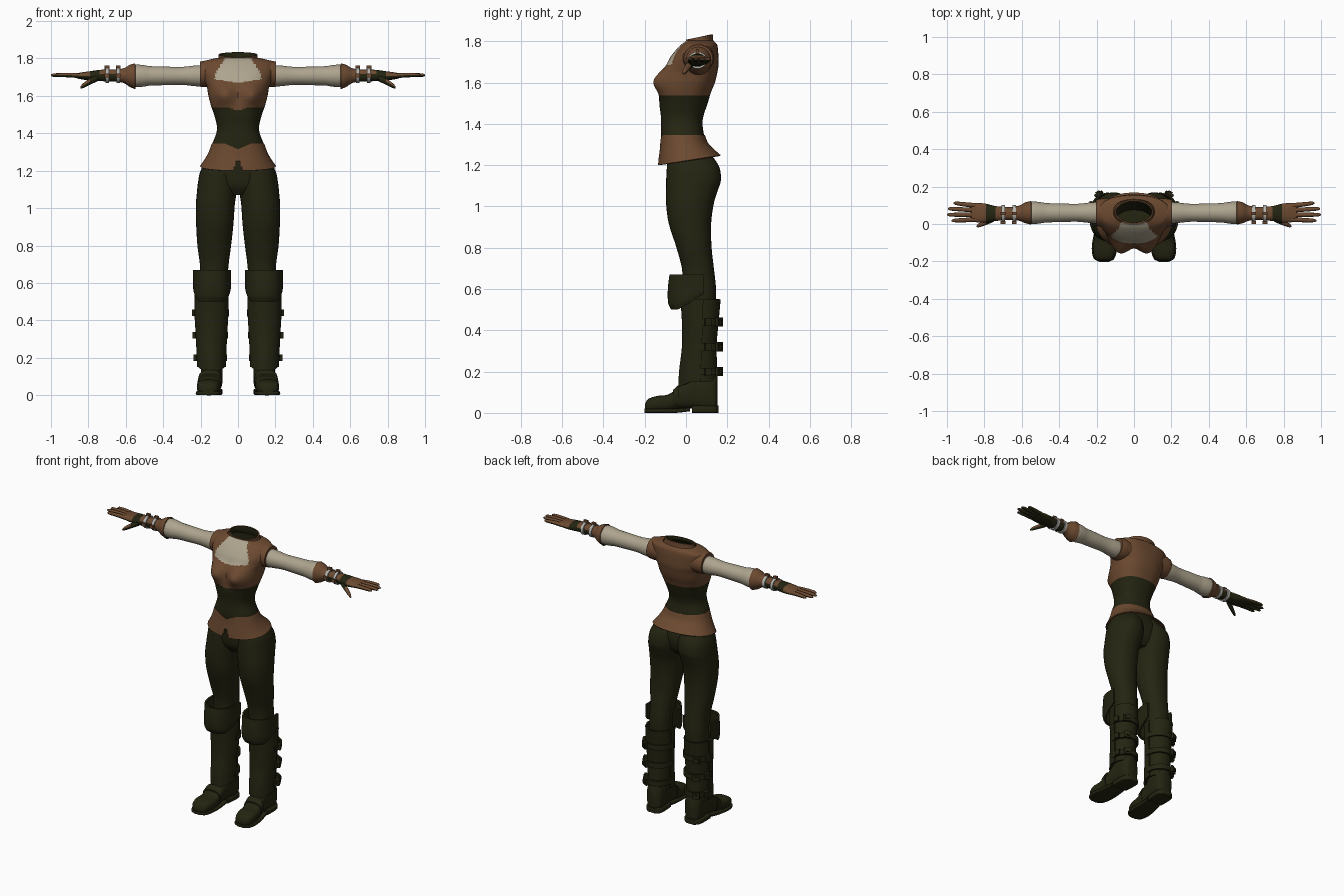
import bpy, bmesh, math
from mathutils import Matrix, Vector

if "Cube" in bpy.data.objects:
    bpy.data.objects.remove(bpy.data.objects["Cube"])


def material(name, rgb):
    m = bpy.data.materials.new(name)
    m.diffuse_color = (*rgb, 1)
    m.use_nodes = True
    m.node_tree.nodes["Principled BSDF"].inputs["Base Color"].default_value = m.diffuse_color
    return m


CREAM = material("cream cloth", (0.42, 0.37, 0.27))
BROWN = material("brown leather", (0.150, 0.068, 0.030))
GREEN = material("dark green leather", (0.018, 0.018, 0.006))
SILVER = material("silver metal", (0.45, 0.45, 0.43))


def sample(keys, k):
    """Smooth curve through key tuples, k steps per interval."""
    def tangent(i, j):
        a, b = keys[max(i - 1, 0)], keys[min(i + 1, len(keys) - 1)]
        return (b[j] - a[j]) / (b[0] - a[0])
    out = []
    for i in range(len(keys) - 1):
        a, b = keys[i], keys[i + 1]
        d = b[0] - a[0]
        for s in range(k + (i == len(keys) - 2)):
            u = s / k
            row = [a[0] + d * u]
            for j in range(1, len(a)):
                row.append((2*u**3 - 3*u*u + 1) * a[j] + (u**3 - 2*u*u + u) * d * tangent(i, j)
                           + (3*u*u - 2*u**3) * b[j] + (u**3 - u*u) * d * tangent(i + 1, j))
            out.append(row)
    return out


def finish(name, bm, mats, rule=None, thick=0, mirror=False, offset=0):
    bmesh.ops.recalc_face_normals(bm, faces=bm.faces)
    if rule:
        for f in bm.faces:
            f.material_index = rule(f.calc_center_median(), f.normal)
    me = bpy.data.meshes.new(name)
    bm.to_mesh(me)
    bm.free()
    for m in mats:
        me.materials.append(m)
    ob = bpy.data.objects.new(name, me)
    bpy.context.collection.objects.link(ob)
    if thick:
        mod = ob.modifiers.new("thickness", 'SOLIDIFY')
        mod.thickness = thick
        mod.material_offset = offset
    if mirror:
        ob.modifiers.new("mirror", 'MIRROR').use_mirror_merge = False
    bpy.ops.object.select_all(action='DESELECT')
    ob.select_set(True)
    bpy.context.view_layer.objects.active = ob
    bpy.ops.object.convert(target='MESH')
    bpy.ops.object.shade_smooth_by_angle(angle=math.radians(42))
    return ob


def loft(name, keys, mats, axis='z', n=32, k=5, p=2.0, arc=None, cap=True,
         warp=None, cut=None, **kw):
    """Skin of superellipse rings; keys are (along, centre1, centre2, radius1, radius2)."""
    bm = bmesh.new()
    rows = []
    for t, c1, c2, r1, r2 in sample(keys, k):
        row = []
        for i in range(n + (arc is not None)):
            a = arc[0] + (arc[1] - arc[0]) * i / n if arc else math.tau * i / n
            c, s = math.cos(a), math.sin(a)
            u = c1 + r1 * math.copysign(abs(c) ** (2 / p), c)
            v = c2 + r2 * math.copysign(abs(s) ** (2 / p), s)
            co = Vector({'z': (u, v, t), 'x': (t, u, v), 'y': (u, t, v)}[axis])
            row.append(bm.verts.new(warp(co) if warp else co))
        rows.append(row)
    m = len(rows[0])
    for a, b in zip(rows, rows[1:]):
        for i in range(n):
            j = (i + 1) % m
            bm.faces.new((a[i], a[j], b[j], b[i]))
    if cap and not arc:
        bm.faces.new(rows[0])
        bm.faces.new(rows[-1])
    if cut:
        gone = [f for f in bm.faces if cut(f.calc_center_median())]
        bmesh.ops.delete(bm, geom=gone, context='FACES')
    return finish(name, bm, mats, **kw)


def body(z, hw, yf, yb, cx=0):
    """Ring key from half width and front/back depth."""
    return (z, cx, (yf + yb) / 2, hw, (yb - yf) / 2)


# Bodice and corset: one shell, coloured by height
def bust(co):
    if co.y < 0:
        co.y -= 0.05 * math.exp(-((abs(co.x) - 0.078) / 0.06) ** 2 - ((co.z - 1.605) / 0.055) ** 2)
    return co


def bodice_colour(c, n):
    x = abs(c.x)
    if c.z < 1.54 - 0.018 * max(0, 1 - x / 0.06) * (c.y < 0):
        return 2
    chest = c.y < 0.02 and c.z > 1.67 + 0.15 * x and x < 0.125 - 0.6 * max(0, c.z - 1.71)
    return 0 if chest else 1


loft("bodice", [body(*r) for r in (
    (1.29, .142, -.116, .095), (1.34, .138, -.122, .088), (1.40, .116, -.121, .080),
    (1.44, .113, -.122, .085), (1.50, .128, -.129, .105), (1.55, .145, -.126, .120),
    (1.60, .158, -.118, .140), (1.65, .167, -.110, .152), (1.68, .180, -.096, .157),
    (1.72, .192, -.078, .157), (1.76, .195, -.047, .155), (1.785, .182, -.022, .150),
    (1.797, .140, -.006, .140), (1.803, .110, 0, .132))],
    [CREAM, BROWN, GREEN], n=96, k=8, p=2.3, cap=False, warp=bust,
    rule=bodice_colour, thick=0.006, offset=2)


# Collar, higher at the back
def tilt(co):
    co.z += (co.y - 0.06) * 0.2 * min(1, (co.z - 1.785) / 0.03)
    return co


loft("collar", [body(1.785, .118, -.008, .138), body(1.80, .105, .0, .132), body(1.82, .104, .0, .130)],
     [BROWN, GREEN], cap=False, warp=tilt, thick=0.008, offset=1)

# Armhole caps
loft("armhole_cap", [(.12, .06, 1.717, .075, .068), (.17, .06, 1.718, .076, .071), (.203, .06, 1.716, .07, .067)],
     [BROWN], axis='x', mirror=True)


# Flared peplum with a front notch
def hem(co):
    f = (1.345 - co.z) / 0.123
    co.z += f * co.y * 0.16
    if co.y < 0:
        co.z -= (1 - f) * 0.03 * max(0, 1 - abs(co.x) / 0.07)
    return co


loft("peplum", [body(1.222, .203, -.136, .168), body(1.26, .178, -.132, .138),
                body(1.30, .157, -.127, .108), body(1.345, .140, -.124, .092)],
     [BROWN], n=144, k=8, p=2.2, cap=False, warp=hem, thick=0.006,
     cut=lambda c: c.y < 0 and abs(c.x) < 0.02 * (1.268 - c.z) / 0.06)

# Trousers: hip block and legs
loft("hips", [body(1.07, .06, -.05, .09), body(1.12, .17, -.082, .125), body(1.20, .185, -.092, .135),
              body(1.26, .165, -.1, .115), body(1.32, .13, -.105, .08)], [GREEN], p=2.2)
loft("trouser_leg", [body(*r) for r in (
    (.45, .07, -.01, .14, .135), (.60, .073, -.015, .145, .130), (.70, .077, -.02, .135, .127),
    (.80, .090, -.046, .124, .127), (.92, .100, -.084, .122, .124), (1.02, .104, -.097, .136, .121),
    (1.08, .106, -.097, .155, .114), (1.13, .106, -.096, .169, .109), (1.20, .098, -.092, .157, .102),
    (1.29, .075, -.085, .09, .075))], [GREEN], p=2.15, mirror=True)

# Boots: shaft, shin guard, knee guard
SHAFT = [(.15, .071, -.025, .150, .142), (.20, .072, -.022, .152, .142), (.32, .077, -.008, .148, .142),
         (.44, .084, -.008, .158, .142), (.55, .084, -.015, .168, .142)]
loft("boot_shaft", [body(*r) for r in SHAFT], [GREEN], cap=False, thick=0.008, mirror=True)


def guard_edge(co):
    if co.z < 0.2:  # pointed lower edge
        co.z -= 0.02 * max(0, (0.02 - co.y) / 0.06) * (0.2 - co.z) / 0.04
    return co


loft("shin_guard", [body(z, hw + .007, yf - .012, yb + .008, cx) for z, hw, yf, yb, cx in SHAFT],
     [GREEN], arc=(math.pi * 0.97, math.pi * 2.03), warp=guard_edge, thick=0.01, mirror=True)


def knee_edge(co):
    g = (0.67 - co.z) / 0.17
    co.z += g * 0.6 * max(0, co.y + 0.04)
    return co


loft("knee_guard", [(.50, .140, .06, .094, .132), (.53, .139, .06, .101, .146),
                    (.60, .139, .06, .101, .148), (.67, .139, .06, .101, .140)],
     [GREEN], p=2.4, arc=(math.pi * 0.96, math.pi * 2.04), warp=knee_edge, thick=0.012, mirror=True)

# Calf straps with buckles
for i, z in enumerate((.20, .32, .44)):
    r = .083 + .005 * i
    loft(f"calf_strap_{i+1}", [(z - .017, .142, .07, r, .096), (z + .017, .142, .07, r, .096)],
         [GREEN], arc=(-.15, math.pi + .15), k=1, thick=0.012, mirror=True)
    bm = bmesh.new()
    for ang, size in ((1.05, (.014, .045, .045)), (1.05, (.03, .022, .022)), (.35, (.014, .03, .036))):
        at = Matrix.Translation((.142 + (r + .006) * math.cos(ang), .07 + .105 * math.sin(ang), z))
        bmesh.ops.create_cube(bm, size=1, matrix=at @ Matrix.Rotation(ang, 4, 'Z') @ Matrix.Diagonal((*size, 1)))
    finish(f"calf_buckle_{i+1}", bm, [GREEN], mirror=True)


# Boot feet, soles and instep straps
def foot(y, hw, zb, zt, cx):
    return (y, cx, (zb + zt) / 2, hw, (zt - zb) / 2)


loft("boot_foot", [foot(*r) for r in (
    (-.198, .025, .01, .045, .160), (-.185, .048, .006, .066, .160), (-.14, .062, .006, .082, .158),
    (-.09, .062, .008, .088, .154), (-.05, .058, .015, .112, .150), (-.01, .054, .02, .150, .146),
    (.04, .056, .02, .19, .142), (.10, .058, .01, .19, .140), (.14, .050, .006, .19, .140),
    (.152, .032, .01, .18, .140))], [GREEN], axis='y', p=2.8, mirror=True)
loft("boot_sole", [foot(*r) for r in (
    (-.202, .025, 0, .02, .160), (-.188, .053, 0, .022, .160), (-.13, .068, 0, .022, .158),
    (-.05, .062, 0, .022, .152), (.02, .055, .008, .026, .146))], [GREEN], axis='y', p=6, mirror=True)
loft("boot_heel", [foot(*r) for r in (
    (.03, .057, 0, .035, .145), (.09, .060, 0, .035, .143), (.14, .054, 0, .035, .141),
    (.158, .035, 0, .035, .141))], [GREEN], axis='y', p=6, mirror=True)
loft("instep_strap", [foot(-.062, .064, .02, .112, .152), foot(-.035, .062, .02, .136, .150)],
     [GREEN], axis='y', p=2.8, k=2, mirror=True)

# Sleeves
loft("sleeve", [(x, .06, 1.707, r, r) for x, r in (
    (.15, .057), (.22, .056), (.30, .048), (.40, .050), (.47, .052), (.51, .058), (.55, .059), (.575, .045))],
    [CREAM], axis='x', mirror=True)

# Gauntlet: flared cuff, wrist and hand
loft("gauntlet_cuff", [(.55, .06, 1.705, .063, .069), (.58, .06, 1.707, .056, .058),
                       (.61, .058, 1.708, .042, .040), (.64, .057, 1.709, .036, .034)],
     [BROWN, GREEN], axis='x', cap=False, thick=0.006, offset=1, mirror=True)


def glove(c, n):
    return 0 if n.z > 0.1 and not 0.735 < c.x < 0.785 else 1


loft("glove", [(.60, .057, 1.709, .037, .035), (.68, .056, 1.709, .035, .032), (.74, .056, 1.709, .040, .030),
               (.79, .058, 1.707, .050, .025), (.84, .061, 1.707, .052, .018), (.868, .061, 1.708, .046, .012)],
     [BROWN, GREEN], axis='x', p=2.3, rule=glove, mirror=True)
for name, y0, y1, tip in (("little", .098, .112, .965), ("ring", .073, .082, .995),
                          ("middle", .048, .050, 1.0), ("index", .024, .018, .975)):
    ys = lambda u: y0 + (y1 - y0) * u
    loft(f"{name}_finger", [(.84, ys(0), 1.707, .013, .013), (.90, ys(.45), 1.711, .012, .012),
                            (tip - .012, ys(.9), 1.711, .009, .009), (tip, ys(1), 1.710, .003, .003)],
         [BROWN, GREEN], axis='x', n=12, k=3, rule=glove, mirror=True)
loft("thumb", [(.75, .030, 1.697, .018, .018), (.79, .010, 1.677, .015, .017),
               (.832, -.008, 1.652, .010, .012), (.843, -.013, 1.644, .003, .004)],
     [BROWN, GREEN], axis='x', n=12, k=3, rule=glove, mirror=True)

# Wrist bands and their buckles
for i, x in enumerate((.64, .70)):
    loft(f"wrist_band_{i+1}", [(x - .009, .056, 1.709, .045, .041), (x + .009, .056, 1.709, .045, .041)],
         [SILVER], axis='x', k=1, mirror=True)
    bm = bmesh.new()
    for y, z in ((.008, 1.709), (.056, 1.752)):
        bmesh.ops.create_cube(bm, size=1, matrix=Matrix.Translation((x, y, z)) @ Matrix.Diagonal((.026, .014, .022, 1)))
    finish(f"wrist_buckle_{i+1}", bm, [BROWN], mirror=True)
